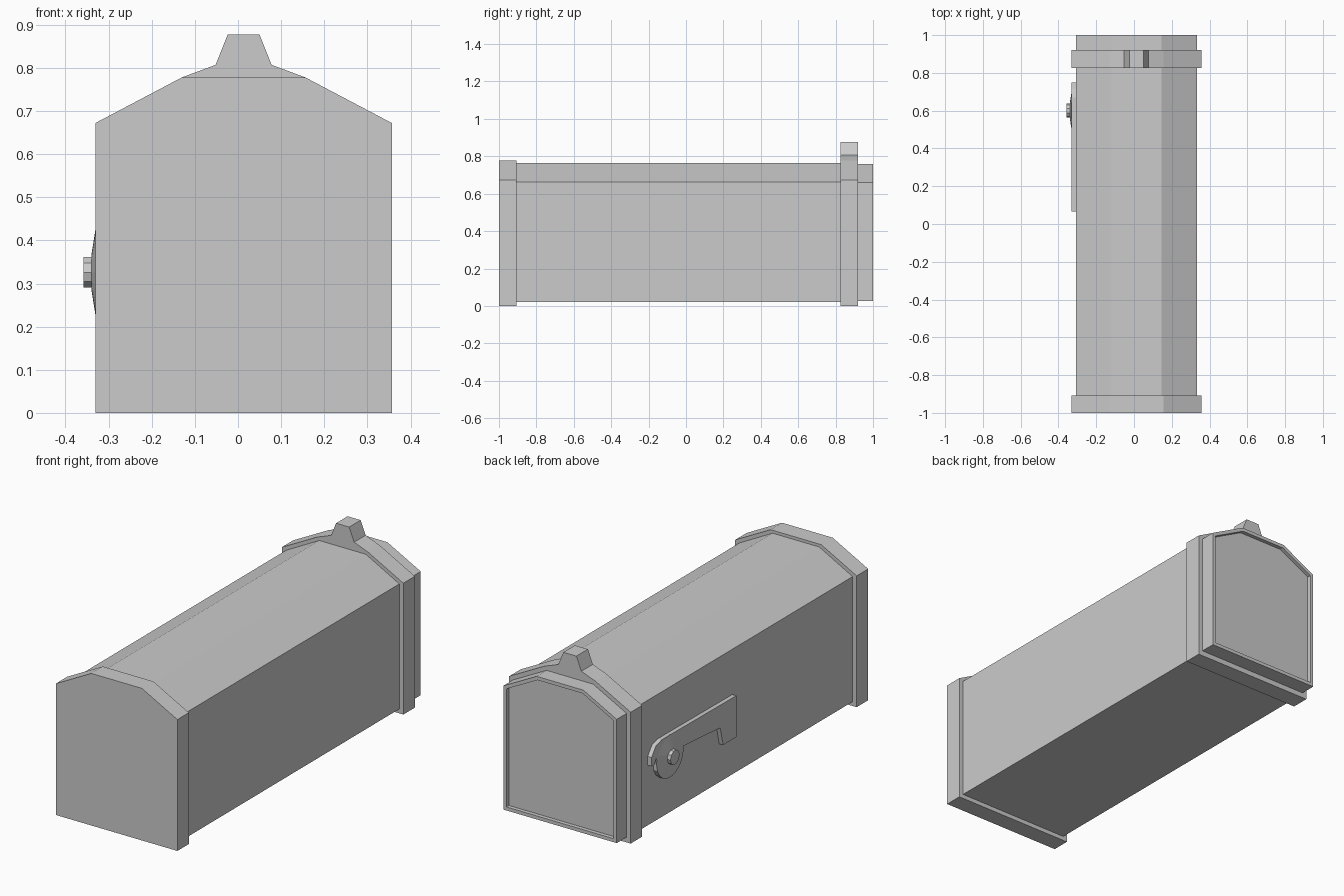
import bpy, bmesh
from math import sin, cos, radians
from mathutils import Matrix

if "Cube" in bpy.data.objects:
    bpy.data.objects.remove(bpy.data.objects["Cube"])

CX = 0.013  # centre line of the box in x


def prism(name, pts, vec, inset=0, depth=0):
    """Extrude a closed 3D outline along vec; optionally recess the far cap."""
    bm = bmesh.new()
    face = bm.faces.new([bm.verts.new(p) for p in pts])
    cap = bmesh.ops.extrude_face_region(bm, geom=[face], use_keep_orig=True)["geom"]
    bmesh.ops.translate(bm, vec=vec, verts=[v for v in cap if isinstance(v, bmesh.types.BMVert)])
    far = [f for f in cap if isinstance(f, bmesh.types.BMFace)]
    bmesh.ops.recalc_face_normals(bm, faces=bm.faces[:])
    if inset:
        bmesh.ops.inset_region(bm, faces=far, thickness=inset, use_even_offset=True)
        inner = bmesh.ops.extrude_face_region(bm, geom=far)["geom"]
        bmesh.ops.delete(bm, geom=far, context='FACES_ONLY')
        bmesh.ops.translate(bm, vec=(0, -depth, 0),
                            verts=[v for v in inner if isinstance(v, bmesh.types.BMVert)])
        bmesh.ops.recalc_face_normals(bm, faces=bm.faces[:])
    mesh = bpy.data.meshes.new(name)
    bm.to_mesh(mesh)
    bm.free()
    obj = bpy.data.objects.new(name, mesh)
    bpy.context.collection.objects.link(obj)
    return obj


def section(name, half, y0, y1, **kw):
    """Symmetric cross-section given as right-half (x, z) points, bottom to top."""
    pts = [(CX + x, y0, z) for x, z in half] + [(CX - x, y0, z) for x, z in reversed(half)]
    return prism(name, pts, (0, y1 - y0, 0), **kw)


def disc(name, r0, r1, x0, x1, sides):
    """Tapered disc on the left side, around the flag pivot."""
    bm = bmesh.new()
    m = Matrix.Translation(((x0 + x1) / 2, 0.6, 0.326)) @ Matrix.Rotation(radians(-90), 4, 'Y')
    bmesh.ops.create_cone(bm, cap_ends=True, segments=sides, radius1=r0, radius2=r1,
                          depth=abs(x1 - x0), matrix=m)
    mesh = bpy.data.meshes.new(name)
    bm.to_mesh(mesh)
    bm.free()
    bpy.context.collection.objects.link(bpy.data.objects.new(name, mesh))


# Box body and the two collars; the rear collar carries the latch tab
shell = [(0.321, 0.022), (0.321, 0.662), (0.132, 0.763)]
collar = [(0.344, 0), (0.344, 0.672), (0.143, 0.778)]
section("body", shell, -0.95, 0.88)
section("front_collar", collar, -1.0, -0.907)
section("rear_collar_with_latch", collar + [(0.065, 0.807), (0.037, 0.877)], 0.827, 0.92)

# Rear door with raised rim around a recessed panel
door = [(0.321, 0.027), (0.321, 0.66), (0.132, 0.759)]
section("rear_door", door, 0.9, 1.0, inset=0.018, depth=0.02)

# Signal flag: arm with end tab, round pivot end and small hook
arc = [(0.6 + 0.11 * cos(radians(a)), 0.326 + 0.11 * sin(radians(a)))
       for a in range(-20, -181, -20)]
flag = [(0.065, 0.43), (0.6, 0.434), (0.67, 0.434), (0.715, 0.42), (0.75, 0.375),
        (0.75, 0.33), (0.725, 0.33), (0.71, 0.36), (0.705, 0.33)] + arc + [
        (0.495, 0.336), (0.195, 0.315), (0.171, 0.218), (0.065, 0.218)]
prism("flag", [(-0.3, y, z) for y, z in flag], (-0.03, 0, 0))
disc("flag_hub", 0.109, 0.04, -0.329, -0.34, 16)
disc("flag_pivot_knob", 0.037, 0.037, -0.335, -0.358, 10)
